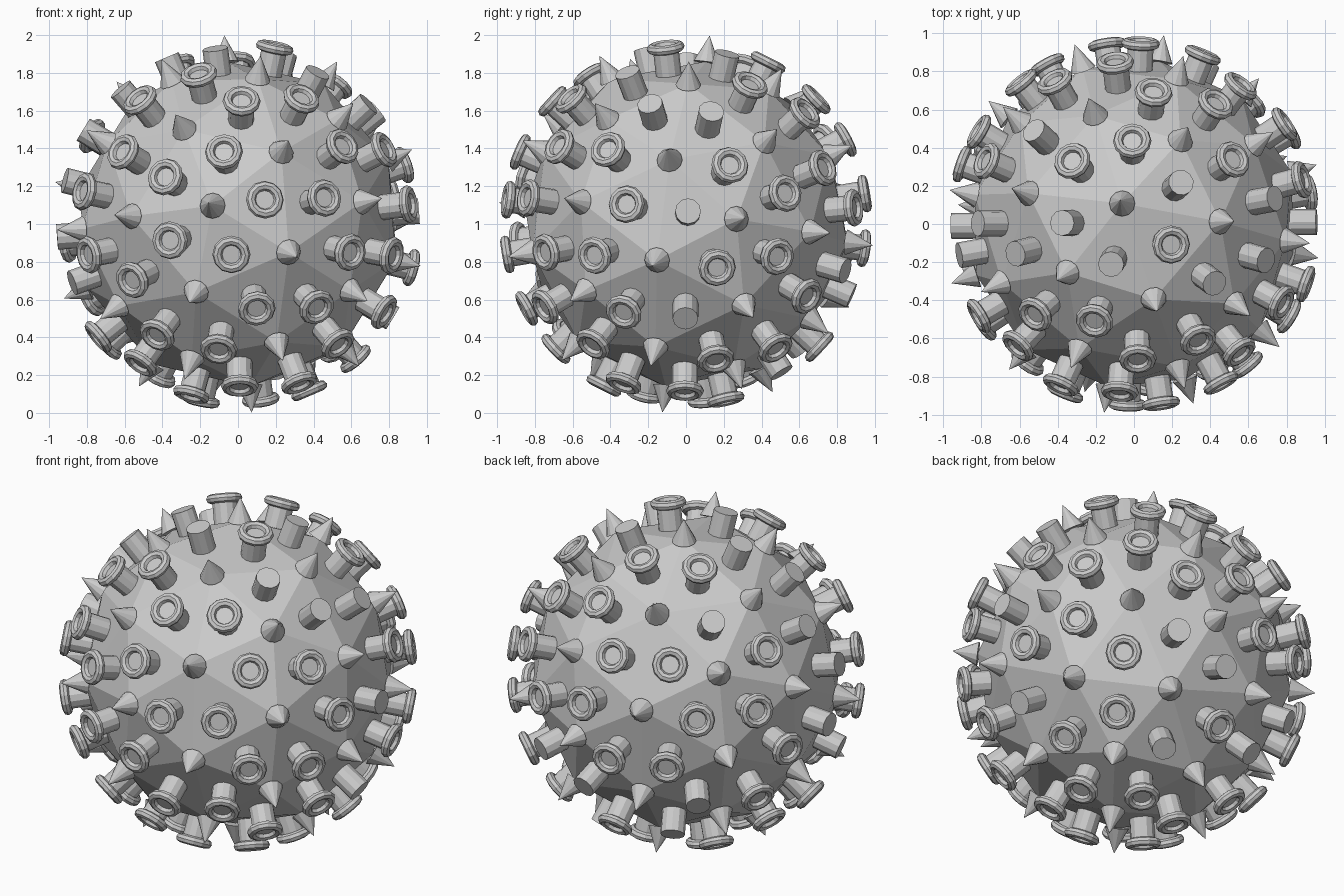
import bpy, bmesh
from math import sqrt
from mathutils import Vector, Matrix

if "Cube" in bpy.data.objects:
    bpy.data.objects.remove(bpy.data.objects["Cube"])

CENTRE = Vector((0, 0, 1))
BODY_R, KNOB_TOP, SPIKE_TOP = 0.87, 0.96, 1.008
STEM_R, SIDES = 0.068, 12

# Tilted frame of the body
up = Vector((-0.072, 0.124, 0.99)).normalized()
side = Vector((0.65, 0.758, -0.048))
side = (side - up * side.dot(up)).normalized()
TILT = Matrix((side, up.cross(side), up)).transposed()


def place(name, mesh, direction=None, distance=0):
    obj = bpy.data.objects.new(name, mesh)
    obj.location = CENTRE
    if direction is not None:
        obj.location = CENTRE + direction * distance
        obj.rotation_euler = direction.to_track_quat('Z', 'Y').to_euler()
    bpy.context.collection.objects.link(obj)
    return obj


def finish(bm, name):
    mesh = bpy.data.meshes.new(name)
    bm.to_mesh(mesh)
    bm.free()
    return mesh


def lathe_cone(name, r1, r2, bottom, top):
    bm = bmesh.new()
    bmesh.ops.create_cone(bm, cap_ends=True, segments=SIDES, radius1=r1, radius2=r2,
                          depth=top - bottom,
                          matrix=Matrix.Translation((0, 0, (bottom + top) / 2)))
    return finish(bm, name)


# Faceted body: icosahedron corners plus edge midpoints, wrapped in a hull
phi = (1 + sqrt(5)) / 2
corners = []
for s in (1, -1):
    for t in (1, -1):
        corners += [Vector(p).normalized() for p in
                    ((s, 0, t * phi), (t * phi, s, 0), (0, t * phi, s))]
mids = [(a + b).normalized() for i, a in enumerate(corners)
        for b in corners[:i] if a.dot(b) > 0.4]
bm = bmesh.new()
for p in corners + mids:
    bm.verts.new(TILT @ p * BODY_R)
bmesh.ops.convex_hull(bm, input=bm.verts[:])
bmesh.ops.recalc_face_normals(bm, faces=bm.faces[:])
vert_dirs = [v.co.normalized() for v in bm.verts]
face_dirs = [f.calc_center_median().normalized() for f in bm.faces]
place("body", finish(bm, "body"))

# Cone spikes on every vertex
spike_mesh = lathe_cone("spike", STEM_R, 0, BODY_R - 0.005, SPIKE_TOP)
for d in vert_dirs:
    place("spike", spike_mesh, d)

# Facets whose stem carries no ring, as directions in the tilted frame
BARE = [(.3, -.2, .9), (-.3, -.2, .9), (0, -.65, .75), (-.3, .2, .9), (0, .65, .75),
        (-.6, .3, .8), (.6, -.6, .6), (.3, -.8, .6), (.65, -.75, 0), (-.6, .6, .6),
        (-.8, .6, .3), (-.65, .75, 0), (.6, -.6, -.6), (-.8, .6, -.3), (.2, .9, -.3),
        (.3, .8, -.6), (.8, .6, -.3), (.9, .3, -.2), (.6, .3, -.8)]
bare = {max(range(len(face_dirs)), key=lambda i: face_dirs[i].dot(TILT @ Vector(b)))
        for b in BARE}

# Stems on every facet, topped with rings
stem_mesh = lathe_cone("stem", STEM_R, STEM_R, 0.76, KNOB_TOP)
bpy.ops.mesh.primitive_torus_add(major_segments=SIDES, minor_segments=8,
                                 major_radius=0.075, minor_radius=0.026)
seed = bpy.context.object
ring_mesh = seed.data
ring_mesh.name = "ring"
bpy.data.objects.remove(seed)
for i, d in enumerate(face_dirs):
    place("stem", stem_mesh, d)
    if i not in bare:
        place("ring", ring_mesh, d, KNOB_TOP)
